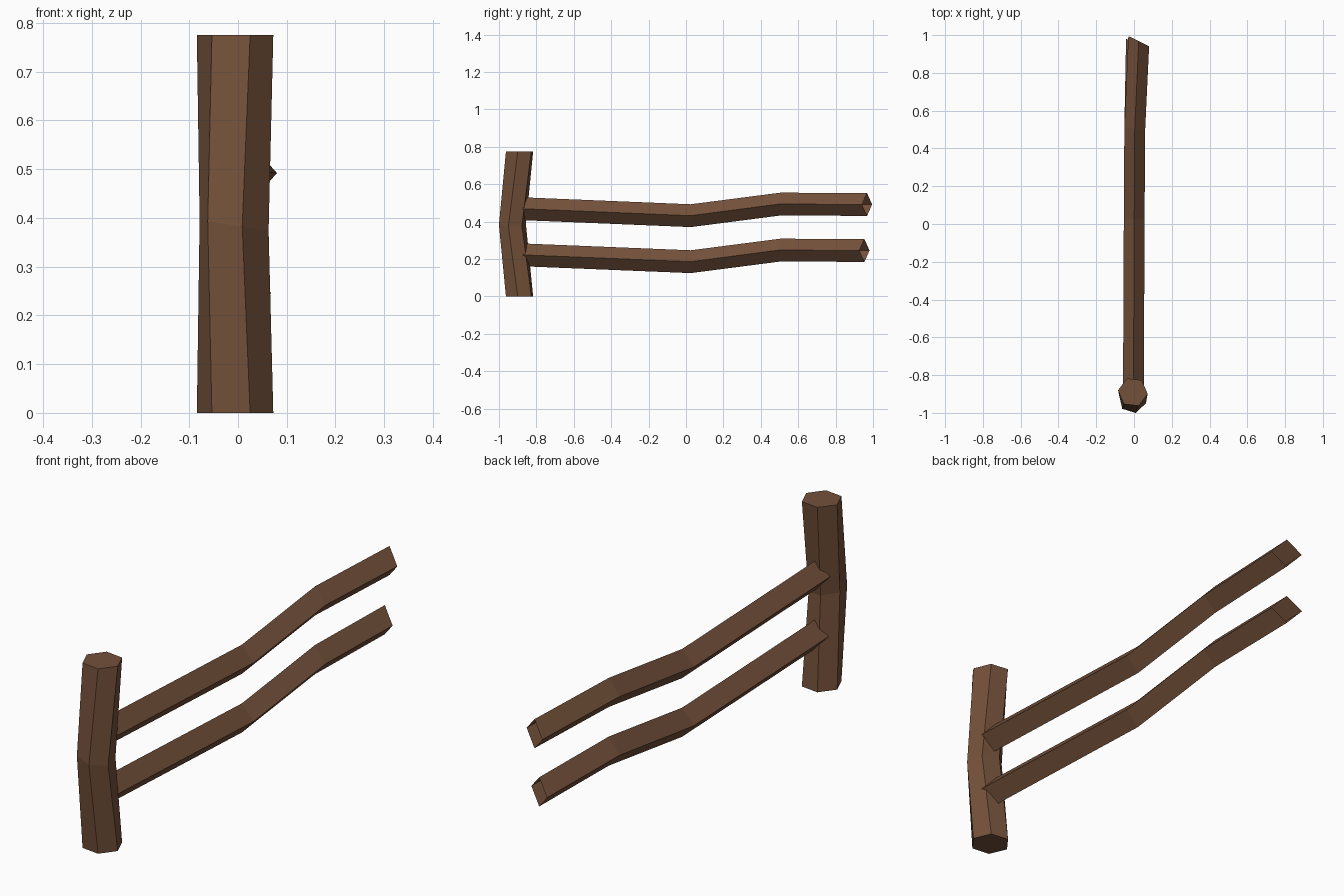
import bpy, bmesh, math

if "Cube" in bpy.data.objects:
    bpy.data.objects.remove(bpy.data.objects["Cube"])

wood = bpy.data.materials.new("brown wood")
wood.diffuse_color = (0.175, 0.083, 0.043, 1)
wood.use_nodes = True
wood.node_tree.nodes["Principled BSDF"].inputs["Base Color"].default_value = wood.diffuse_color


def loft(name, rings, capped):
    """Skin a list of equal-length vertex rings into a flat-shaded tube."""
    bm = bmesh.new()
    loops = [[bm.verts.new(p) for p in ring] for ring in rings]
    n = len(loops[0])
    for a, b in zip(loops, loops[1:]):
        for i in range(n):
            j = (i + 1) % n
            bm.faces.new((a[i], a[j], b[j], b[i]))
    if capped:
        bm.faces.new(loops[0])
        bm.faces.new(loops[-1])
    bmesh.ops.recalc_face_normals(bm, faces=bm.faces)
    mesh = bpy.data.meshes.new(name)
    bm.to_mesh(mesh)
    bm.free()
    mesh.materials.append(wood)
    ob = bpy.data.objects.new(name, mesh)
    bpy.context.collection.objects.link(ob)
    return ob


def hexagon(cx, cy, z, r, turn, tilt=0):
    pts = []
    for i in range(6):
        a = math.radians(turn + 60 * i)
        dx = r * math.cos(a)
        pts.append((cx + dx, cy + r * math.sin(a), z - tilt * dx))
    return pts


# Hewn post, bowed at mid height
loft("post", [
    hexagon(-0.006, -0.89, 0, 0.079, -7),
    hexagon(-0.008, -0.928, 0.385, 0.074, -17, 0.15),
    hexagon(-0.006, -0.89, 0.775, 0.079, -7),
], True)


# Crooked diamond-section rails with open ends
# station: centre x, centre y, centre z, y slant across the width
STATIONS = [(-0.003, -0.871, 0.469, 0),
            (0.001, 0.025, 0.432, 0),
            (0.004, 0.505, 0.494, 0.008),
            (0.025, 0.968, 0.492, 0.027)]


def rail(name, drop, end_dx, end_dy):
    rings = []
    for k, (x, y, z, s) in enumerate(STATIONS):
        if k == 0:
            y += end_dy
        if k == 3:
            x, y = x + end_dx, y + end_dy
        z -= drop
        w, h = 0.055, 0.061
        rings.append([(x + w, y - s, z), (x, y, z + h),
                      (x - w, y + s, z), (x, y, z - h)])
    return loft(name, rings, False)


rail("upper_rail", 0, 0, 0)
rail("lower_rail", 0.246, -0.012, -0.014)
